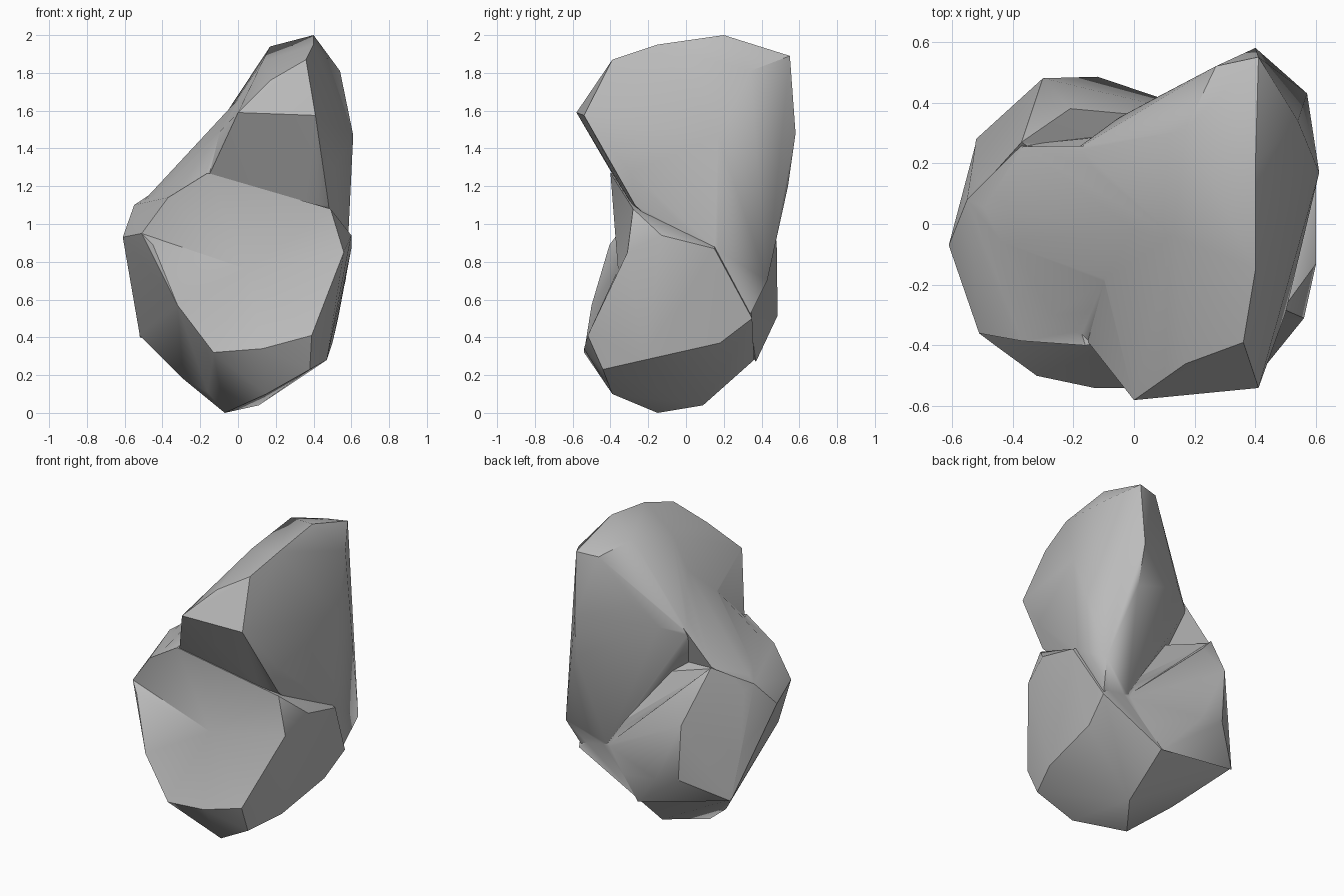
import bpy
import bmesh
import math
from mathutils import Vector

default_cube = bpy.data.objects.get("Cube")
if default_cube:
    bpy.data.objects.remove(default_cube, do_unlink=True)

# One plain stone colour
stone = bpy.data.materials.new("stone_grey")
stone.use_nodes = True
grey = (0.5, 0.5, 0.5, 1)
stone.diffuse_color = grey
stone.node_tree.nodes["Principled BSDF"].inputs["Base Color"].default_value = grey


def dish_side(bm, direction, limit, centre):
    """Replace the faces looking along a direction with a shallow dish."""
    direction = Vector(direction).normalized()
    bm.normal_update()
    facing = [f for f in bm.faces if f.normal.dot(direction) > limit]
    bmesh.ops.delete(bm, geom=facing, context='FACES')
    rim = [e for e in bm.edges if e.is_boundary]
    middle = bm.verts.new(centre)
    for edge in rim:
        bm.faces.new((edge.verts[0], edge.verts[1], middle))
    bmesh.ops.recalc_face_normals(bm, faces=bm.faces[:])


def hull_lobe(name, corners, dish=None):
    """Make a chiselled lobe as the convex hull of its corner points."""
    bm = bmesh.new()
    for corner in corners:
        bm.verts.new(corner)
    bmesh.ops.convex_hull(bm, input=bm.verts[:])
    loose = [v for v in bm.verts if not v.link_faces]
    bmesh.ops.delete(bm, geom=loose, context='VERTS')
    bmesh.ops.recalc_face_normals(bm, faces=bm.faces[:])
    if dish:
        dish_side(bm, *dish)
    mesh = bpy.data.meshes.new(name)
    bm.to_mesh(mesh)
    bm.free()
    mesh.materials.append(stone)
    lobe = bpy.data.objects.new(name, mesh)
    bpy.context.collection.objects.link(lobe)
    return lobe


def fuse(body, lobe):
    """Join a lobe to the body as one solid."""
    union = body.modifiers.new("fuse", 'BOOLEAN')
    union.operation = 'UNION'
    union.solver = 'EXACT'
    union.object = lobe
    bpy.ops.object.modifier_apply(modifier=union.name)
    bpy.data.objects.remove(lobe, do_unlink=True)


# Lower lobe: broad base with a dished front
underside = [
    (-.07, -.15, 0), (.11, .09, .04), (.15, -.39, .1), (-.16, -.2, .11),
    (-.29, 0, .18), (.38, -.44, .23), (.47, -.22, .28), (.5, .18, .37),
    (.53, .35, .5), (.09, .36, .28), (-.52, .27, .41),
]
front_rim = [
    (-.13, -.54, .32), (.13, -.54, .34), (.39, -.52, .41), (.56, -.31, .85),
    (.49, -.28, 1.08), (.35, -.3, 1.1), (-.16, -.4, 1.27), (-.37, -.385, 1.14),
    (-.51, -.36, .95), (-.45, -.405, .89), (-.32, -.5, .57),
]
shoulder = [
    (-.61, -.07, .93), (-.55, .08, 1.1), (-.37, .26, 1.22),
    (.6, -.13, .94), (.6, .15, .87),
]
boulder = hull_lobe("boulder", underside + front_rim + shoulder,
                    ((0, -.93, .37), .75, (.05, -.36, .76)))

# Knob on the back, falling away into a hollow
rear_knob = hull_lobe("rear_knob", [
    (-.37, .27, 1.23), (-.21, .38, 1.07), (-.3, .48, .91), (-.28, .48, .55),
    (-.12, .485, .515), (-.52, .28, .4), (.09, .37, .27), (.34, .33, .56),
    (-.55, .07, 1.09), (0, 0, .9),
])

# Saddle sloping from the crest down to the shoulder
saddle = hull_lobe("saddle", [
    (-.365, .255, 1.225), (-.2, .235, 1.37), (0, .26, 1.59), (.13, -.04, 1.8),
    (-.155, -.385, 1.26), (-.53, .06, 1.09), (-.36, -.36, 1.12), (0, 0, .8),
])

# Upper lobe: leaning crest, overhanging brow, flanks and waist
crest = [
    (.4, -.15, 1.95), (.4, .2, 2), (.41, .55, 1.89), (.27, .52, 1.88),
    (.17, .31, 1.94), (.13, -.04, 1.86), (.36, -.39, 1.87), (.17, -.46, 1.76),
]
brow = [
    (0, -.58, 1.59), (.41, -.54, 1.575), (.5, -.29, 1.27), (.35, -.28, 1.09),
    (-.15, -.39, 1.265),
]
flanks = [
    (.54, .34, 1.81), (.61, .17, 1.47), (.4, .58, 1.48), (.42, .54, 1.2),
    (.08, .42, 1.57), (-.05, .35, 1.44), (-.2, .24, 1.38), (0, .27, 1.6),
]
waist = [
    (.57, .43, .7), (.52, .34, .52), (.335, .34, .57), (.58, .2, 1.1),
    (.58, .17, .86), (.53, -.05, 1.04), (.48, -.27, 1.1), (-.1, 0, .9),
]
upper_lobe = hull_lobe("upper_lobe", crest + brow + flanks + waist)

# Fuse all lobes into one stone
bpy.ops.object.select_all(action='DESELECT')
boulder.select_set(True)
bpy.context.view_layer.objects.active = boulder
for lobe in (rear_knob, saddle, upper_lobe):
    fuse(boulder, lobe)

# Soft broad faces, crisp chiselled edges
bpy.ops.object.shade_smooth_by_angle(angle=math.radians(35))
